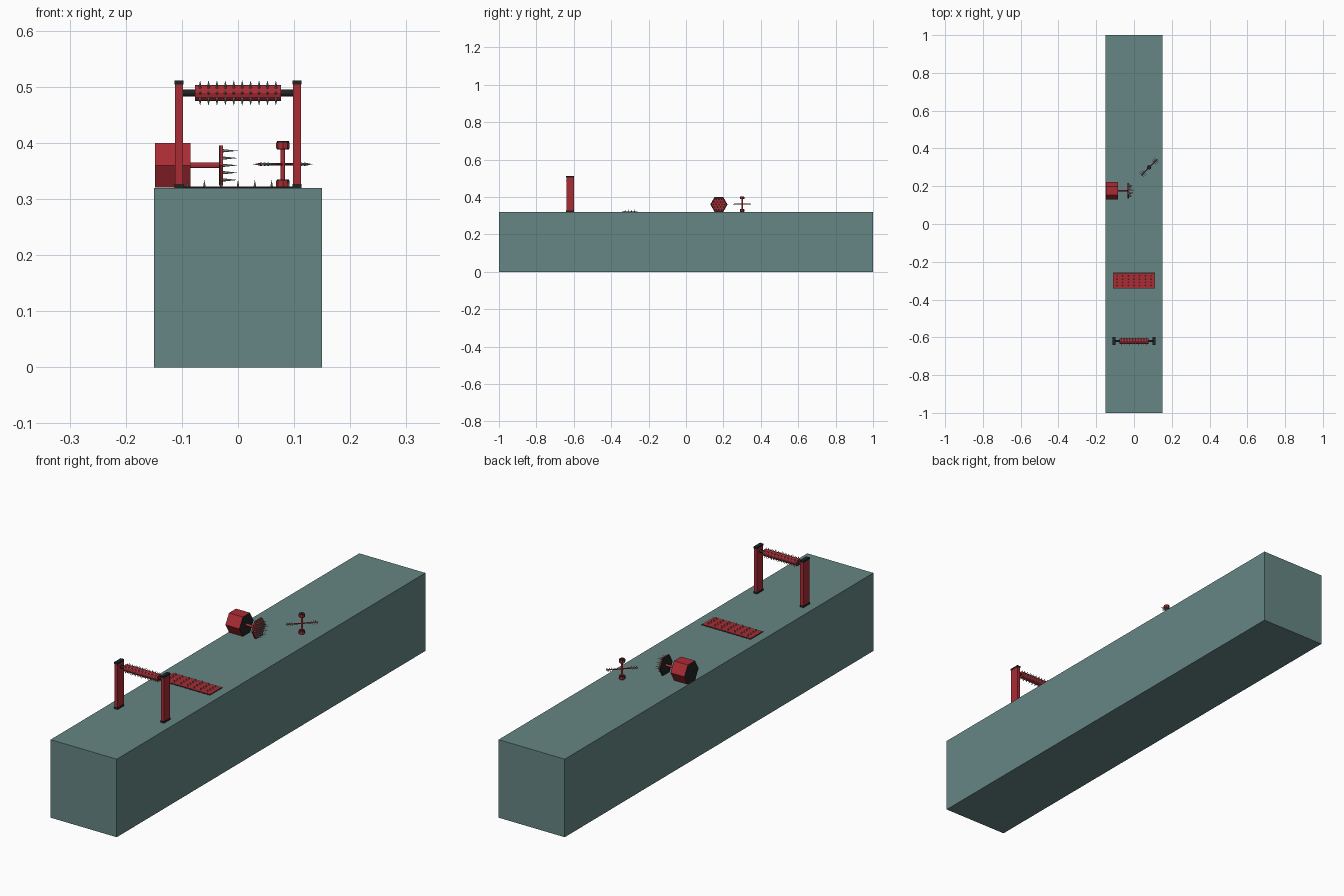
import bpy, bmesh, math
from mathutils import Vector, Matrix

if "Cube" in bpy.data.objects:
    bpy.data.objects.remove(bpy.data.objects["Cube"])


def material(name, col):
    m = bpy.data.materials.new(name)
    m.diffuse_color = (*col, 1)
    m.use_nodes = True
    m.node_tree.nodes["Principled BSDF"].inputs["Base Color"].default_value = m.diffuse_color
    return m


TEAL = material("teal", (0.13, 0.24, 0.23))
RED = material("red", (0.40, 0.025, 0.035))
BLACK = material("black", (0.015, 0.017, 0.016))
STEEL = material("steel", (0.27, 0.32, 0.29))


def finish(bm, name, mat):
    me = bpy.data.meshes.new(name)
    bm.to_mesh(me)
    bm.free()
    me.materials.append(mat)
    ob = bpy.data.objects.new(name, me)
    bpy.context.collection.objects.link(ob)
    return ob


def box(name, lo, hi, mat):
    bm = bmesh.new()
    lo, hi = Vector(lo), Vector(hi)
    bmesh.ops.create_cube(bm, size=1, matrix=Matrix.Translation((lo + hi) / 2)
                          @ Matrix.Diagonal((*(hi - lo), 1)))
    return finish(bm, name, mat)


def add_cone(bm, a, b, r1, r2, sides, twist=0):
    a, b = Vector(a), Vector(b)
    d = b - a
    mat = (Matrix.Translation((a + b) / 2) @ d.to_track_quat('Z', 'Y').to_matrix().to_4x4()
           @ Matrix.Rotation(twist, 4, 'Z'))
    bmesh.ops.create_cone(bm, cap_ends=True, segments=sides, radius1=r1, radius2=r2,
                          depth=d.length, matrix=mat)


def rod(name, a, b, r, mat, sides=12, twist=0):
    bm = bmesh.new()
    add_cone(bm, a, b, r, r, sides, twist)
    return finish(bm, name, mat)


def spikes(name, pairs, r=0.003):
    bm = bmesh.new()
    for a, b in pairs:
        add_cone(bm, a, b, r, 0, 6)
    return finish(bm, name, STEEL)


TOP = 0.32
box("base_block", (-0.15, -1, 0), (0.15, 1, TOP), TEAL)

# Roller gate: posts with caps, axle, spiked drum
gy, gz = -0.62, 0.489
for side, s in (("left", -1), ("right", 1)):
    x = s * 0.105
    box(side + "_post", (x - .007, gy - .02, TOP), (x + .007, gy + .02, .506), RED)
    for part, z0, z1 in (("_foot", TOP, .327), ("_cap", .504, .511)):
        box(side + part, (x - .008, gy - .021, z0), (x + .008, gy + .021, z1), BLACK)
rod("roller_axle", (-.1, gy, gz), (.1, gy, gz), .006, BLACK)
rod("roller_drum", (-.077, gy, gz), (.077, gy, gz), .014, RED)
pairs = []
for k in range(8):
    d = Vector((0, math.cos(k * math.pi / 4), math.sin(k * math.pi / 4)))
    for i in range(10):
        p = Vector(((i - 4.5) * .015, gy, gz))
        pairs.append((p + d * .012, p + d * .0225))
spikes("roller_spikes", pairs)

# Floor spike panel
box("floor_frame", (-.112, -.342, TOP - .002), (.112, -.258, TOP + .001), BLACK)
box("floor_panel", (-.109, -.338, TOP - .001), (.109, -.262, TOP + .002), RED)
spikes("floor_spikes", [((i * .03, -.3 + (j - 1.5) * .017, TOP),
                         (i * .03, -.3 + (j - 1.5) * .017, .335))
                        for i in range(-3, 4) for j in range(4)])

# Side punch: hexagonal housing, piston, spiked head
py, pz = 0.176, 0.36
twist = math.pi / 2


def flat_hex(name, x0, x1, r, mat):
    # hexagon along x with corners at front and back, flats above and below
    bm = bmesh.new()
    ring = [[bm.verts.new((x, py + r * math.cos(k * math.pi / 3), pz + r * math.sin(k * math.pi / 3)))
             for k in range(6)] for x in (x0, x1)]
    bm.faces.new(ring[0][::-1])
    bm.faces.new(ring[1])
    for k in range(6):
        n = (k + 1) % 6
        bm.faces.new((ring[0][k], ring[0][n], ring[1][n], ring[1][k]))
    bmesh.ops.recalc_face_normals(bm, faces=bm.faces)
    return finish(bm, name, mat)


housing = flat_hex("punch_housing", -.148, -.085, .046, RED)
housing.data.materials.append(BLACK)
for f in housing.data.polygons:
    if abs(f.normal.x) > .9:
        f.material_index = 1
rod("punch_piston", (-.087, py, pz), (-.031, py, pz), .005, RED)
flat_hex("punch_head_back", -.034, -.031, .041, BLACK)
flat_hex("punch_head", -.031, -.027, .041, RED)
pairs = []
for row in range(-2, 3):
    n = 5 - abs(row)
    for i in range(n):
        y, z = py + (i - (n - 1) / 2) * .015, pz + row * .013
        pairs.append(((-.028, y, z), (0, y, z)))
spikes("punch_spikes", pairs)

# Spinner: upright shaft with hubs and a diagonal spiked arm
c = Vector((0.08, 0.30, 0.362))
u = Vector((1, 1, 0)).normalized()
v = Vector((-1, 1, 0)).normalized()
rod("spinner_shaft", (c.x, c.y, TOP), (c.x, c.y, .4), .004, RED)
for part, z0, z1 in (("bottom", TOP, .335), ("top", .388, .403)):
    rod("spinner_hub_" + part, (c.x, c.y, z0 + .002), (c.x, c.y, z1 - .002), .012, RED, 8)
    for z in (z0, z1 - .003):
        rod("spinner_hub_rim_" + part, (c.x, c.y, z), (c.x, c.y, z + .003), .0105, BLACK, 8)
rod("spinner_arm", c - u * .06, c + u * .06, .0025, RED, 8)
spikes("spinner_spikes", [(c + u * s * r, c + u * s * r + v * t * .02)
                          for s in (-1, 1) for t in (-1, 1) for r in (.037, .046, .055)])
